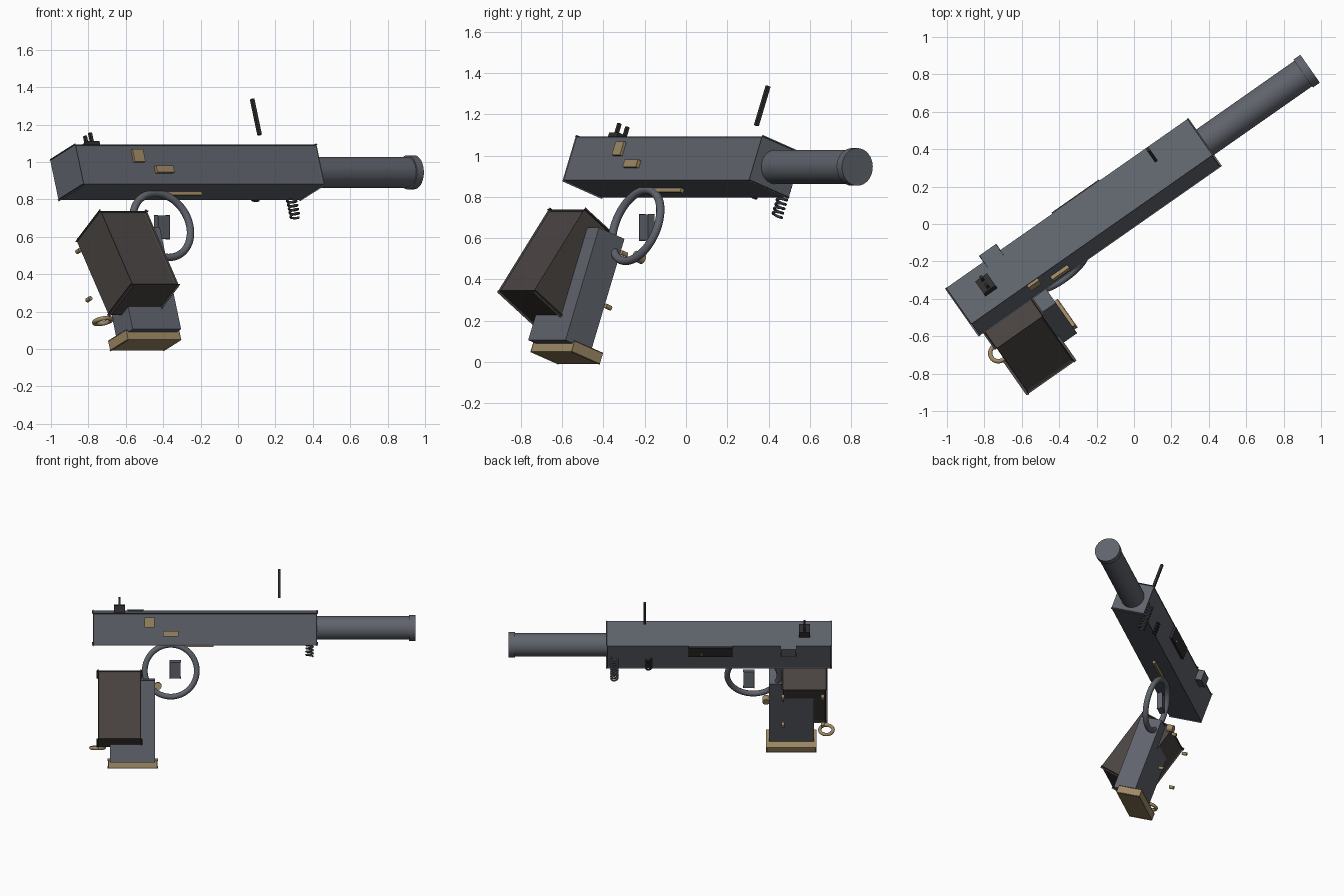
import bpy, bmesh, math
from mathutils import Matrix, Vector

if "Cube" in bpy.data.objects:
    bpy.data.objects.remove(bpy.data.objects["Cube"])

R = math.radians


def material(name, rgb):
    m = bpy.data.materials.new(name)
    m.diffuse_color = (*rgb, 1)
    m.use_nodes = True
    m.node_tree.nodes["Principled BSDF"].inputs["Base Color"].default_value = m.diffuse_color
    return m


GREY = material("gunmetal grey", (0.115, 0.125, 0.148))
DARK = material("charcoal", (0.028, 0.027, 0.028))
BROWN = material("dark brown", (0.066, 0.056, 0.053))
BRASS = material("brass", (0.34, 0.25, 0.13))


def frame(along, side, up, roll):
    """Heading of 35 degrees, then a roll about the barrel axis."""
    return (Matrix.Rotation(R(35), 4, 'Z') @ Matrix.Translation((along, -side, up))
            @ Matrix.Rotation(R(-roll), 4, 'X'))


BODY = frame(0, -0.14, 0.945, 20)


def finish(name, bm, mat, mtx, smooth=False):
    bmesh.ops.recalc_face_normals(bm, faces=bm.faces)
    me = bpy.data.meshes.new(name)
    bm.to_mesh(me)
    bm.free()
    me.materials.append(mat)
    ob = bpy.data.objects.new(name, me)
    bpy.context.collection.objects.link(ob)
    ob.matrix_world = mtx
    if smooth:
        bpy.ops.object.select_all(action='DESELECT')
        ob.select_set(True)
        bpy.context.view_layer.objects.active = ob
        bpy.ops.object.shade_smooth_by_angle(angle=R(40))
    return ob


def box(name, u, v, w, mat, bevel=0.0, mtx=BODY):
    """Box from ranges: u along the barrel, v to the right, w up."""
    bm = bmesh.new()
    bmesh.ops.create_cube(bm, size=1)
    for p in bm.verts:
        p.co = Vector((u[0] + (p.co.x + .5) * (u[1] - u[0]),
                       -(v[0] + (p.co.y + .5) * (v[1] - v[0])),
                       w[0] + (p.co.z + .5) * (w[1] - w[0])))
    if bevel:
        bmesh.ops.bevel(bm, geom=bm.edges[:], offset=bevel, segments=2,
                        profile=0.5, affect='EDGES')
    return finish(name, bm, mat, mtx)


def cylinder(name, u, v, w, r, length, axis, mat, segs=24):
    bm = bmesh.new()
    bmesh.ops.create_cone(bm, cap_ends=True, segments=segs, radius1=r, radius2=r, depth=length)
    turn = Matrix.Rotation(R(90), 4, 'Y' if axis == 'u' else 'X')
    return finish(name, bm, mat, BODY @ Matrix.Translation((u, -v, w)) @ turn, True)


def tube(name, points, r, mat, closed, segs=12):
    """Round wire swept along points given in (u, v, w)."""
    pts = [Vector((u, -v, w)) for u, v, w in points]
    n = len(pts)
    bm = bmesh.new()
    mid = sum(pts, Vector()) / n
    spread = [max(p[i] for p in pts) - min(p[i] for p in pts) for i in range(3)]
    up = Vector((0, 1, 0)) if closed and spread[1] < 1e-5 else Vector((0, 0, 1))
    rings = []
    for i, p in enumerate(pts):
        a = pts[i - 1] if closed or i else p
        b = pts[(i + 1) % n] if closed or i < n - 1 else p
        t = (b - a).normalized()
        s = t.cross(up).normalized()
        q = s.cross(t)
        rings.append([bm.verts.new(p + r * (math.cos(k) * s + math.sin(k) * q))
                      for k in (2 * math.pi * j / segs for j in range(segs))])
    for i in range(n if closed else n - 1):
        a, b = rings[i], rings[(i + 1) % n]
        for j in range(segs):
            bm.faces.new((a[j], a[(j + 1) % segs], b[(j + 1) % segs], b[j]))
    if not closed:
        bm.faces.new(rings[0])
        bm.faces.new(rings[-1])
    return finish(name, bm, mat, BODY, True)


def circle(n):
    return [(math.cos(2 * math.pi * i / n), math.sin(2 * math.pi * i / n)) for i in range(n)]


def spring(name, u, v, top, bottom, radius, wire, turns, mat):
    n = turns * 16
    pts = [(u + radius * math.cos(i * math.pi / 8), v + radius * math.sin(i * math.pi / 8),
            top + (bottom - top) * i / n) for i in range(n + 1)]
    tube(name, pts, wire, mat, False, 8)


# Slide and barrel
box("slide", (-1.018, 0.555), (-0.117, 0.117), (-0.112, 0.112), GREY, 0.008)
cylinder("barrel", 0.88, 0, 0, 0.083, 0.70, 'u', GREY, 48)
cylinder("muzzle_cap", 1.225, 0, 0, 0.091, 0.045, 'u', GREY, 48)

# Sights
box("front_sight", (0.281, 0.299), (-0.009, 0.009), (0.213, 0.416), DARK)
box("rear_sight_base", (-0.872, -0.795), (-0.042, 0.042), (0.105, 0.163), DARK)
for side in (-1, 1):
    box("rear_sight_post", (-0.841, -0.825), (side * 0.025 - 0.008, side * 0.025 + 0.008),
        (0.155, 0.215), DARK)

# Left side controls
box("safety_lever", (-0.773, -0.668), (-0.162, -0.09), (0.042, 0.117), GREY, 0.004)
box("ejection_plate", (-0.326, -0.018), (-0.135, -0.11), (0.015, 0.105), DARK)
cylinder("plate_stud", -0.109, -0.137, 0.04, 0.008, 0.016, 'v', BRASS, 12)

# Right side brass plates
box("square_plate", (-0.658, -0.588), (0.11, 0.132), (0.014, 0.084), BRASS)
box("long_plate", (-0.529, -0.417), (0.11, 0.137), (-0.049, -0.011), BRASS)

# Trigger group
box("trigger_bar", (-0.42, -0.172), (-0.010, 0.010), (-0.132, -0.108), BRASS)
tube("trigger_guard", [(-0.4725 + 0.183 * c, 0, -0.302 + 0.183 * s) for c, s in circle(64)],
     0.02, GREY, True, 16)
box("trigger", (-0.038, 0.038), (-0.017, 0.017), (-0.0625, 0.0625), GREY, 0.003,
    frame(-0.442, -0.078, 0.652, 0))

# Grip, base and tilted grip panel
box("grip_frame", (-0.899, -0.584), (-0.03, 0.13), (-0.94, -0.36), GREY)
box("magazine_base", (-0.913, -0.567), (-0.085, 0.085), (-0.983, -0.93), BRASS, 0.004)
box("grip_panel", (-0.15, 0.15), (-0.125, 0.125), (-0.245, 0.245), BROWN, 0.013,
    frame(-0.833, 0.162, 0.46, 37))

# Small brass fittings
for u in (-0.962, -0.682):
    for w in (-0.405, -0.68):
        cylinder("grip_screw", u, -0.116, w, 0.012, 0.034, 'v', BRASS, 16)
cylinder("magazine_release", -0.563, -0.127, -0.42, 0.026, 0.046, 'v', BRASS)
tube("lanyard_ring", [(-0.987 + 0.047 * c, 0.047 * s, -0.846) for c, s in circle(40)],
     0.012, BRASS, True)

# Springs under the front of the slide
spring("recoil_spring", 0.503, -0.125, -0.01, -0.212, 0.024, 0.0065, 9, GREY)
spring("small_spring", 0.262, -0.115, -0.01, -0.118, 0.02, 0.006, 5, DARK)
